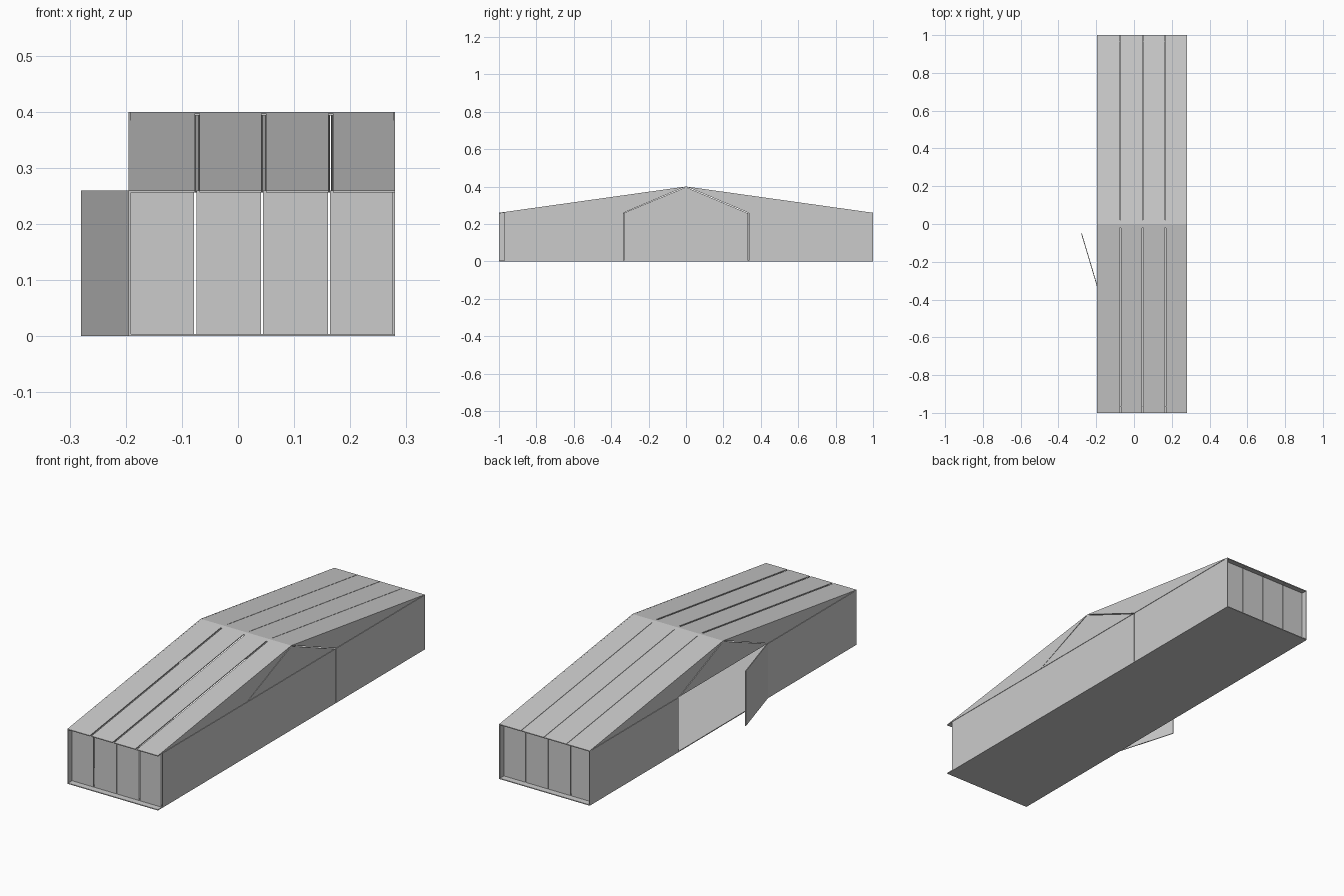
import bpy
from mathutils import Vector

if "Cube" in bpy.data.objects:
    bpy.data.objects.remove(bpy.data.objects["Cube"])

XL, XR = -0.195, 0.28      # side walls
EAVE, RIDGE = 0.26, 0.40
T = 0.004                  # sheet thickness
COLS = [XL, -0.076, 0.043, 0.162, XR]


def sheet(name, pts, depth):
    """Flat polygon given a thickness along the depth vector."""
    n = len(pts)
    a = [Vector(p) for p in pts]
    verts = a + [p + Vector(depth) for p in a]
    faces = [list(range(n))[::-1], list(range(n, 2 * n))]
    faces += [[i, (i + 1) % n, n + (i + 1) % n, n + i] for i in range(n)]
    normal = (a[1] - a[0]).cross(a[2] - a[0])
    if normal.dot(Vector(depth)) < 0:
        faces = [f[::-1] for f in faces]
    me = bpy.data.meshes.new(name)
    me.from_pydata(verts, [], faces)
    ob = bpy.data.objects.new(name, me)
    bpy.context.collection.objects.link(ob)
    return ob


def side(name, yz, x, inward):
    sheet(name, [(x, y, z) for y, z in yz], (inward * T, 0, 0))


def wall(name, y0, y1, x, inward):
    side(name, [(y0, 0), (y1, 0), (y1, EAVE - 0.002), (y0, EAVE - 0.002)], x, inward)


# Floor slab
sheet("floor", [(XL, -1, 0), (XR, -1, 0), (XR, 1, 0), (XL, 1, 0)], (0, 0, T))

# Side walls: the left one leaves the middle bay open
wall("left_wall_front", -1, -0.335, XL, 1)
wall("left_wall_back", 0.333, 1, XL, 1)
wall("right_wall_front", -0.965, -0.334, XR, -1)
wall("right_wall_middle", -0.332, 0.332, XR, -1)
wall("right_wall_back", 0.336, 1, XR, -1)

# Gable infill in three triangles on each side
for label, x, inward in (("left", XL, 1), ("right", XR, -1)):
    side(label + "_gable_middle", [(-0.33, EAVE), (0.325, EAVE), (0, RIDGE - 0.003)], x, inward)
    side(label + "_gable_front", [(-1, EAVE), (-0.334, EAVE), (-0.003, RIDGE)], x, inward)
    side(label + "_gable_back", [(0.334, EAVE), (1, EAVE), (0.003, RIDGE)], x, inward)

# Recessed end wall panels and roof strips, four per end
for label, s, gap in (("front", -1, 0.004), ("back", 1, 0.001)):
    for i in range(4):
        a = COLS[i] + (0.002 if i else T)
        b = COLS[i + 1] - (0.002 if i < 3 else T)
        y = s * 0.97
        sheet(f"{label}_end_panel_{i}",
              [(a, y, T), (b, y, T), (b, y, EAVE), (a, y, EAVE)], (0, -s * T, 0))
        a = COLS[i] + 0.003 + gap if i else XL
        b = COLS[i + 1] + 0.003 - gap if i < 3 else XR
        z = RIDGE - 0.02 * (RIDGE - EAVE)
        sheet(f"{label}_roof_strip_{i}",
              [(a, s, EAVE), (b, s, EAVE), (b, s * 0.02, z), (a, s * 0.02, z)], (0, 0, -T))

# Ridge cap
z = RIDGE - 0.02 * (RIDGE - EAVE)
sheet("ridge_cap", [(XL, -0.02, z), (XL, 0, RIDGE), (XL, 0.02, z), (XL, 0.02, z - T),
                    (XL, 0, RIDGE - T), (XL, -0.02, z - T)], (XR - XL, 0, 0))

# Side door standing ajar
sheet("open_door", [(XL, -0.335, 0), (-0.28, -0.05, 0), (-0.28, -0.05, EAVE), (XL, -0.335, EAVE)],
      (T, 0.001, 0))
